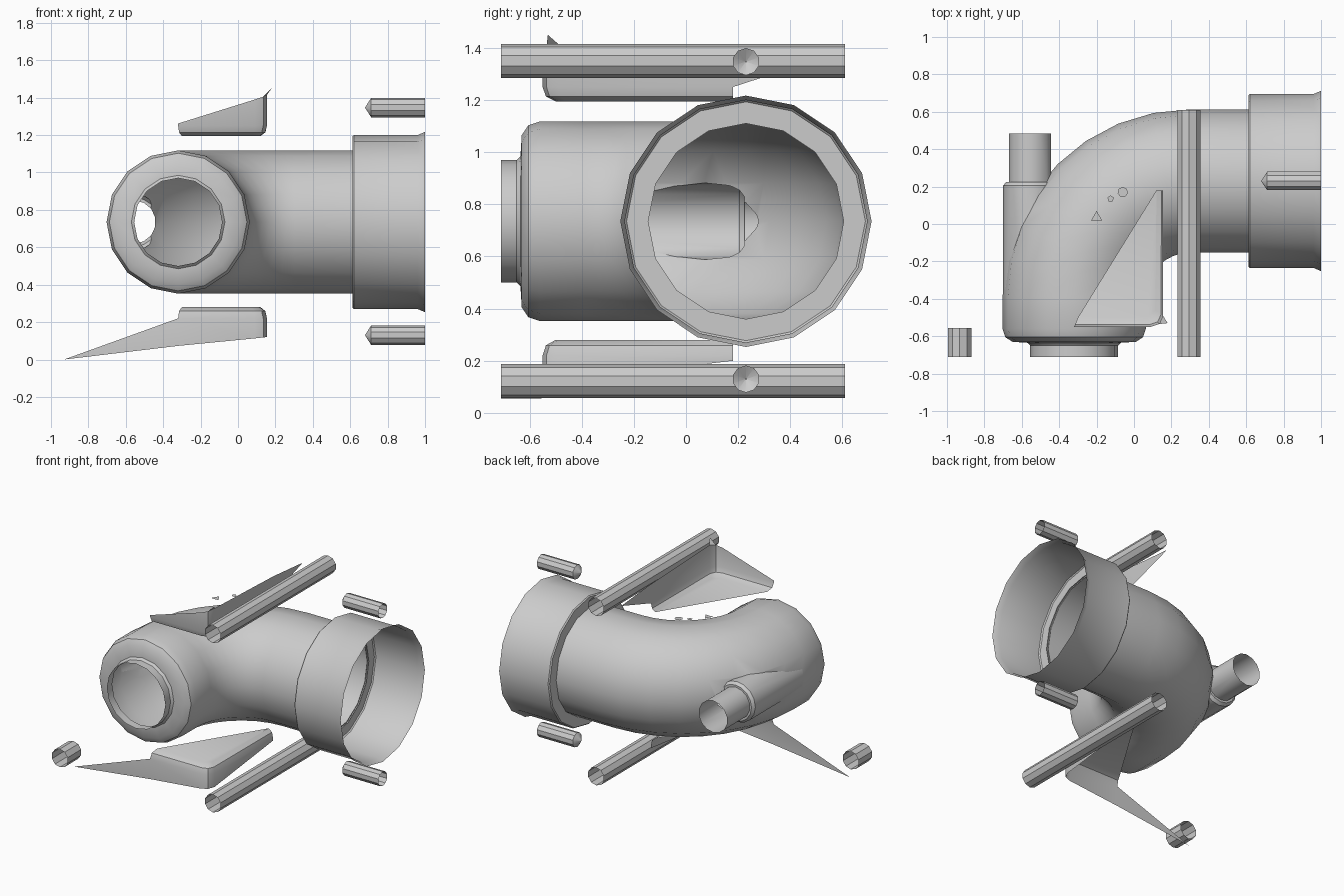
import bpy
import bmesh
import math
from mathutils import Vector

cube = bpy.data.objects.get("Cube")
if cube:
    bpy.data.objects.remove(cube, do_unlink=True)

grey = bpy.data.materials.new("plain_grey")
grey.use_nodes = True
colour = (0.6, 0.6, 0.6, 1)
grey.diffuse_color = colour
grey.node_tree.nodes["Principled BSDF"].inputs["Base Color"].default_value = colour

AXIS_Z = 0.735
X, Y, Z = Vector((1, 0, 0)), Vector((0, 1, 0)), Vector((0, 0, 1))


def finish(name, bm):
    """Turn a bmesh into a named, shaded object."""
    mesh = bpy.data.meshes.new(name)
    bm.to_mesh(mesh)
    bm.free()
    mesh.materials.append(grey)
    obj = bpy.data.objects.new(name, mesh)
    bpy.context.collection.objects.link(obj)
    shade(obj)
    return obj


def shade(obj):
    bpy.ops.object.select_all(action='DESELECT')
    obj.select_set(True)
    bpy.context.view_layer.objects.active = obj
    bpy.ops.object.shade_smooth_by_angle(angle=math.radians(32))


def tube(name, stations, sides=16, closed=False):
    """Skin of rings; each station is (centre, direction, radius)."""
    bm = bmesh.new()
    rings = []
    for centre, direction, radius in stations:
        side = direction.cross(Z)
        ring = []
        for i in range(sides):
            a = math.tau * i / sides
            ring.append(bm.verts.new(centre + radius * (Z * math.cos(a) + side * math.sin(a))))
        rings.append(ring)
    for a, b in zip(rings, rings[1:]):
        for i in range(sides):
            j = (i + 1) % sides
            bm.faces.new((a[i], a[j], b[j], b[i]))
    if closed:
        bm.faces.new(rings[0])
        bm.faces.new(rings[-1])
    bmesh.ops.recalc_face_normals(bm, faces=bm.faces)
    return finish(name, bm)


def along(axis, origin, profile):
    """Stations of a straight lathe profile of (distance, radius)."""
    return [(Vector(origin) + axis * d, axis, r) for d, r in profile]


# Elbow: stepped front neck, quarter bend, straight run to the socket
RX, RY, BEND, R = -0.32, 0.23, 0.62, 0.383
path = along(Y, (RX, 0, AXIS_Z), [(-0.71, 0.235), (-0.65, 0.235), (-0.635, 0.25),
                                  (-0.63, 0.33), (-0.605, 0.368), (-0.56, R)])
steps = 8
for i in range(steps + 1):
    a = math.pi / 2 * i / steps
    c = Vector((RX + BEND * (1 - math.cos(a)), RY - BEND * (1 - math.sin(a)), AXIS_Z))
    path.append((c, Vector((math.sin(a), math.cos(a), 0)), R))
path += along(X, (0, RY, AXIS_Z), [(0.62, R)])
elbow = tube("elbow_pipe", path, 16, True)

# Boss and side spout merged into the elbow wall
boss = tube("boss", along(Y, (-0.553, 0, AXIS_Z), [(-0.35, 0.147), (0.205, 0.147), (0.225, 0.13)]), 16, True)
spout = tube("spout", along(Y, (-0.555, 0, AXIS_Z), [(0.1, 0.115), (0.484, 0.115)]), 14, True)
for part in (boss, spout):
    mod = elbow.modifiers.new("join", 'BOOLEAN')
    mod.operation = 'UNION'
    mod.solver = 'EXACT'
    mod.object = part
    bpy.context.view_layer.objects.active = elbow
    bpy.ops.object.modifier_apply(modifier=mod.name)
    bpy.data.objects.remove(part, do_unlink=True)

# Open the three pipe mouths
bm = bmesh.new()
bm.from_mesh(elbow.data)
mouths = [f for f in bm.faces
          if all(v.co.x > 0.619 for v in f.verts)
          or all(v.co.y < -0.709 for v in f.verts)
          or all(v.co.y > 0.483 and v.co.x < -0.42 for v in f.verts)
          and abs(f.normal.y) > 0.99]
bmesh.ops.delete(bm, geom=mouths, context='FACES')
bm.to_mesh(elbow.data)
bm.free()
shade(elbow)

# Socket with a shoulder ring and flared lip
tube("socket", along(X, (0, RY, AXIS_Z), [(0.612, 0.375), (0.612, 0.458), (0.62, 0.465),
                                          (0.96, 0.465), (1.0, 0.482)]))

# Long rods, short rod and pointed pins, all open ended
for label, z in (("lower", 0.122), ("upper", 1.35)):
    tube(label + "_rod", along(Y, (0.295, 0, z), [(-0.71, 0.065), (0.61, 0.065)]), 10)
    tube(label + "_pin", along(X, (0, RY, z - 0.003 if z > 1 else z + 0.008),
                               [(0.68, 0.002), (0.712, 0.052), (1.0, 0.052)]), 10)
tube("short_rod", along(Y, (-0.932, 0, 0.122), [(-0.71, 0.066), (-0.555, 0.066)]), 10)


def fin(name, floor, rims, wall, extra):
    """Tray with a rounded corner: floor, two walls and trailing spikes."""
    bm = bmesh.new()
    plan = [(-0.32, -0.55), (0.09, -0.55), (0.135, -0.535), (0.155, -0.49), (0.155, 0.18)]
    inner = [(-0.3, -0.5), (0.07, -0.5), (0.1, -0.49), (0.115, -0.46), (0.12, 0.18)]
    low = [bm.verts.new((x, y, floor)) for x, y in inner]
    middle = [bm.verts.new(((x * 3 + u) / 4, (y * 3 + v) / 4, floor + wall * 0.35))
              for (x, y), (u, v) in zip(plan, inner)]
    bend = [bm.verts.new((x, y, floor + wall)) for x, y in plan]
    top = [bm.verts.new((x, y, z)) for (x, y), z in zip(plan, rims)]
    bm.faces.new(low)
    for a, b in ((low, middle), (middle, bend), (bend, top)):
        for i in range(len(plan) - 1):
            bm.faces.new((a[i], a[i + 1], b[i + 1], b[i]))
    for i, tip in extra:
        tip = bm.verts.new(tip)
        if i == 2:
            bm.faces.new((top[2], top[3], tip))
        else:
            bm.faces.new((bend[i], top[i], tip))
    bmesh.ops.recalc_face_normals(bm, faces=bm.faces)
    return finish(name, bm)


fin("upper_fin", 1.195, [1.262, 1.39, 1.405, 1.415, 1.39], 0.055,
    [(2, (0.18, -0.53, 1.45)), (4, (0.155, 0.52, 1.36))])
fin("lower_fin", 0.28, [0.073, 0.113, 0.118, 0.12, 0.2], -0.06,
    [(0, (-0.93, -0.55, 0.0))])

# Tiny loose flakes above the bend
for i, (x, y, r) in enumerate([(-0.2, 0.035, 0.035), (-0.125, 0.135, 0.018), (-0.06, 0.17, 0.028)]):
    bm = bmesh.new()
    bmesh.ops.create_circle(bm, cap_ends=True, segments=3 + 2 * i, radius=r)
    bmesh.ops.translate(bm, verts=bm.verts, vec=(x, y, 1.193))
    finish("flake_%d" % (i + 1), bm)
